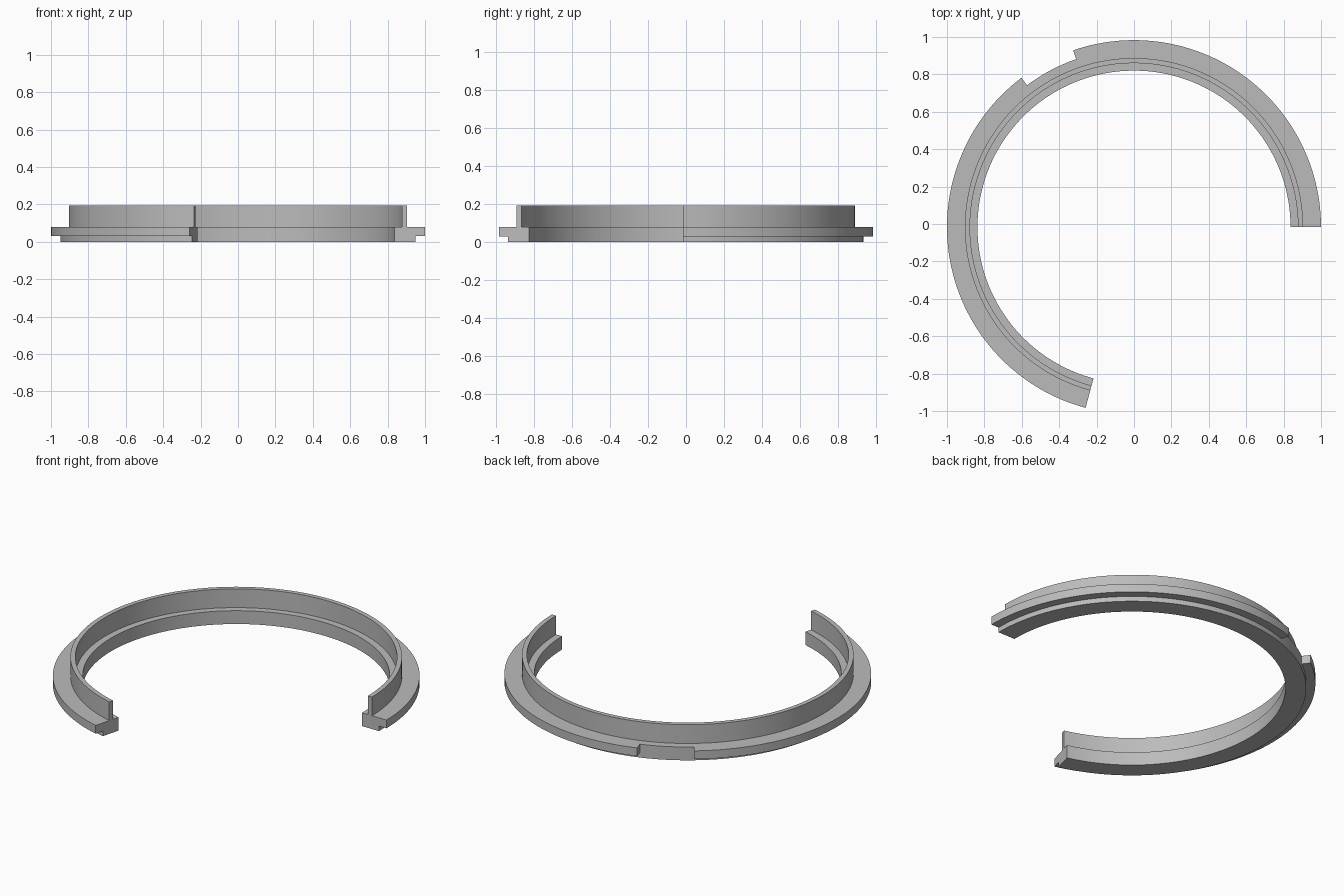
import bpy, bmesh
from math import radians, cos, sin

cube = bpy.data.objects.get("Cube")
if cube:
    bpy.data.objects.remove(cube, do_unlink=True)

END = 255                      # sweep of the open ring, degrees
NOTCH = (109, 127)             # gap in the outer flange
LIP = 0.95                     # radius of the lower lip and the notch floor
CENTRE_Y = -0.017

# Cross-section (radius, height): lower lip, flange, upright wall, inner ledge
PROFILE = [(0.837, 0), (LIP, 0), (LIP, 0.03), (1, 0.03), (1, 0.08),
           (0.904, 0.08), (0.904, 0.193), (0.877, 0.193), (0.877, 0.08), (0.837, 0.08)]

# Grey plastic
grey = bpy.data.materials.new("grey")
grey.use_nodes = True
colour = (0.5, 0.5, 0.5, 1)
grey.diffuse_color = colour
grey.node_tree.nodes["Principled BSDF"].inputs["Base Color"].default_value = colour

bm = bmesh.new()


def section(angle, limit):
    a = radians(angle)
    return [bm.verts.new((min(r, limit) * cos(a), min(r, limit) * sin(a) + CENTRE_Y, z))
            for r, z in PROFILE]


def arc(start, stop, limit):
    steps = max(1, round((stop - start) / 2))
    return [section(start + (stop - start) * i / steps, limit) for i in range(steps + 1)]


# Sweep the section, pulled in to the lip radius inside the notch
rings = arc(0, NOTCH[0], 1) + arc(*NOTCH, LIP) + arc(NOTCH[1], END, 1)
n = len(PROFILE)
for a, b in zip(rings, rings[1:]):
    for i in range(n):
        j = (i + 1) % n
        face = bm.faces.new((a[i], b[i], b[j], a[j]))
        if face.calc_area() < 1e-7:
            bm.faces.remove(face)

# Flat ends
bm.faces.new(rings[0])
bm.faces.new(rings[-1][::-1])
bmesh.ops.remove_doubles(bm, verts=bm.verts[:], dist=1e-5)
bmesh.ops.delete(bm, geom=[e for e in bm.edges if not e.link_faces], context='EDGES')

mesh = bpy.data.meshes.new("open_flanged_ring")
bm.to_mesh(mesh)
bm.free()
mesh.materials.append(grey)
ring = bpy.data.objects.new("open_flanged_ring", mesh)
bpy.context.collection.objects.link(ring)

bpy.ops.object.select_all(action='DESELECT')
ring.select_set(True)
bpy.context.view_layer.objects.active = ring
bpy.ops.object.shade_smooth_by_angle(angle=radians(30))
